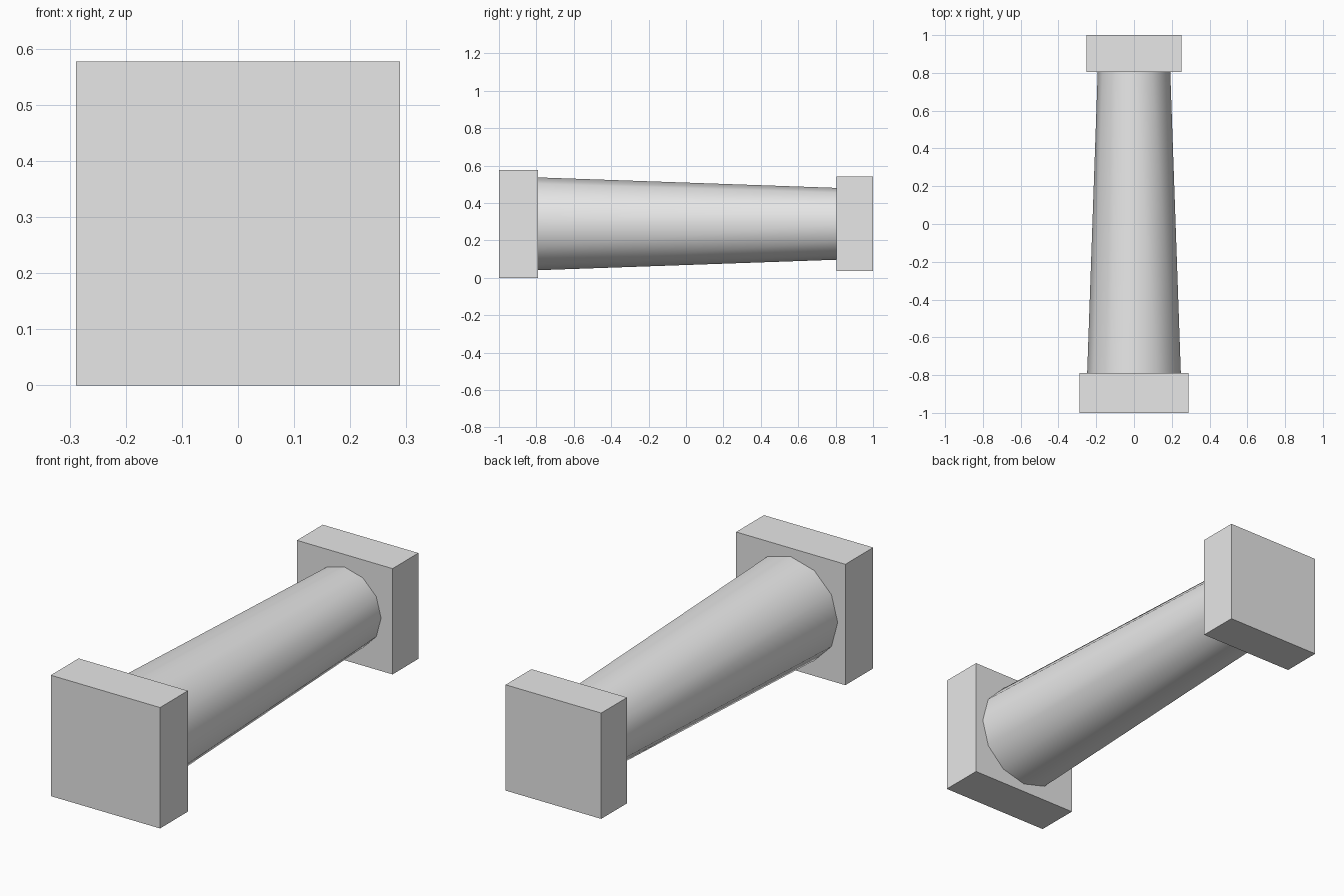
import bpy
import math

cube = bpy.data.objects.get("Cube")
if cube:
    bpy.data.objects.remove(cube, do_unlink=True)

AXIS_Z = 0.2885  # height of the column's axis

stone = bpy.data.materials.new("plain_grey")
stone.use_nodes = True
grey = (0.8, 0.8, 0.8, 1.0)
stone.diffuse_color = grey
stone.node_tree.nodes["Principled BSDF"].inputs["Base Color"].default_value = grey


def block(name, y_min, y_max, width):
    """Square slab centred on the column's axis."""
    bpy.ops.mesh.primitive_cube_add(size=1, location=(0, (y_min + y_max) / 2, AXIS_Z))
    ob = bpy.context.object
    ob.name = name
    ob.scale = (width, y_max - y_min, width)
    bpy.ops.object.transform_apply(location=False, rotation=False, scale=True)
    ob.data.materials.append(stone)


def tapered_shaft(name, y_min, y_max, r_front, r_back):
    """Twelve-sided tapered column lying along y."""
    bpy.ops.mesh.primitive_cone_add(
        vertices=12, radius1=r_front, radius2=r_back, depth=y_max - y_min,
        location=(0, (y_min + y_max) / 2, AXIS_Z), rotation=(-math.pi / 2, 0, 0))
    ob = bpy.context.object
    ob.name = name
    bpy.ops.object.transform_apply(location=False, rotation=True, scale=False)
    ob.data.materials.append(stone)
    bpy.ops.object.shade_smooth_by_angle(angle=math.radians(40))


# Wide base block, narrower top block, and the shaft between them
block("base_block", -1.0, -0.79, 0.577)
block("top_block", 0.805, 1.0, 0.505)
tapered_shaft("column_shaft", -0.79, 0.805, 0.248, 0.192)
